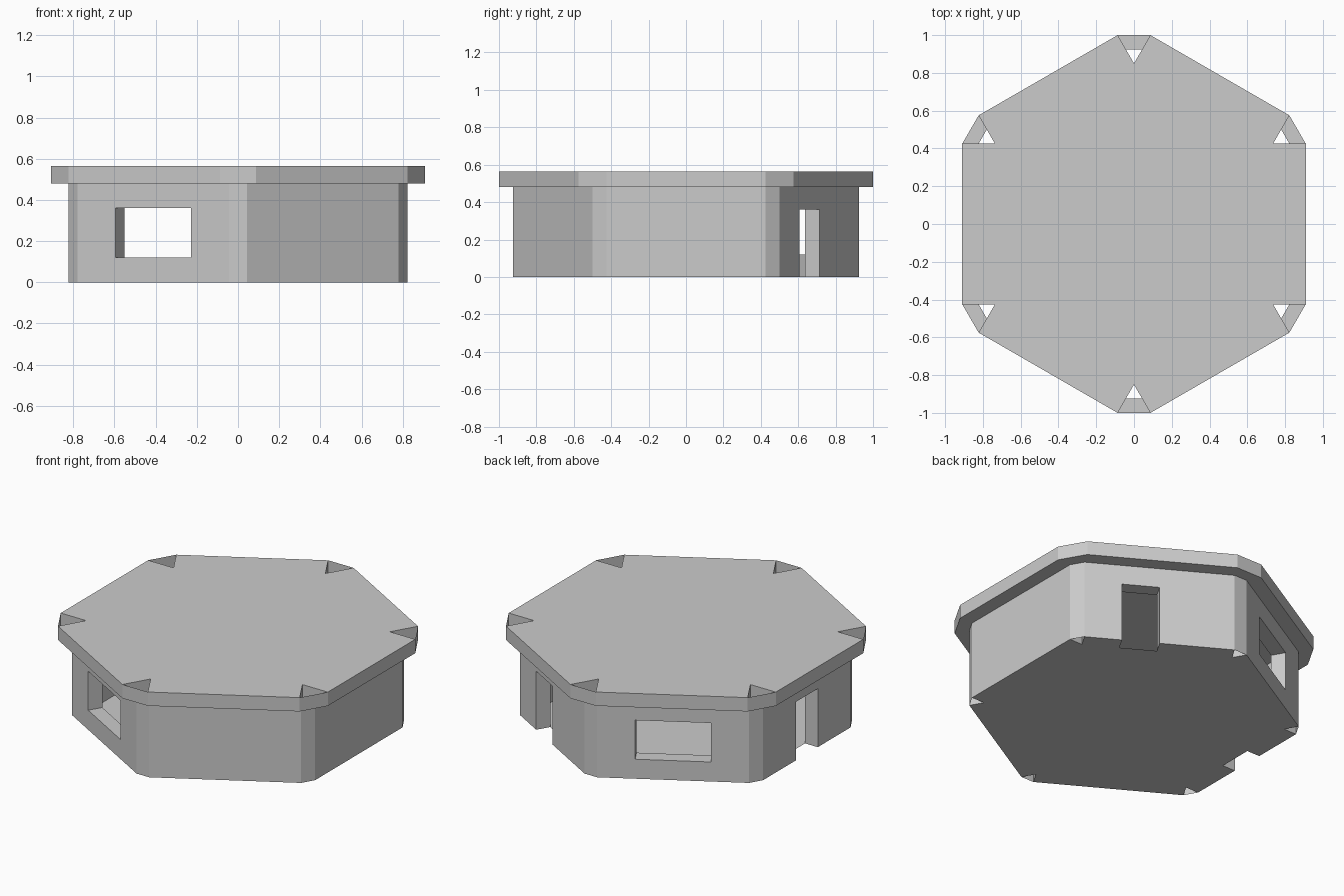
import bpy, bmesh
from math import radians, cos, sin
from mathutils import Vector, Matrix

if "Cube" in bpy.data.objects:
    bpy.data.objects.remove(bpy.data.objects["Cube"])

R = 0.85                 # inner hexagon radius and wall length
T, OVER = 0.0866, 0.1732  # wall thickness, roof overhang from the inner hexagon
H, TOP = 0.48, 0.565     # wall height, roof top
HALF = R / 2
APO = R * cos(radians(30))


def direction(deg):
    return Vector((cos(radians(deg)), sin(radians(deg)), 0))


def finish(name, bm, solid=True):
    bmesh.ops.remove_doubles(bm, verts=bm.verts, dist=1e-5)
    if solid:
        bmesh.ops.recalc_face_normals(bm, faces=bm.faces)
        bmesh.ops.dissolve_limit(bm, angle_limit=0.01, verts=bm.verts, edges=bm.edges)
    mesh = bpy.data.meshes.new(name)
    bm.to_mesh(mesh)
    bm.free()
    ob = bpy.data.objects.new(name, mesh)
    bpy.context.collection.objects.link(ob)
    return ob


def face(bm, pts):
    bm.faces.new([bm.verts.new(p) for p in pts])


# Wall slab along local y, outward is local +x, optional opening (y0, y1, z0, z1)
def wall(name, deg, opening=None):
    y0, y1, z0, z1 = opening or (-0.1, 0.1, 0.12, 0.36)
    us = [-HALF, y0, y1, HALF]
    zs = [0, z0, z1, H] if z0 > 0 else [0, z1, H]
    hole = (1, 1 if z0 > 0 else 0) if opening else None
    cells = {(i, j) for i in range(3) for j in range(len(zs) - 1)} - {hole}
    a, b = APO, APO + T
    bm = bmesh.new()
    for i, j in cells:
        u, v, s, t = us[i], us[i + 1], zs[j], zs[j + 1]
        for x in (a, b):
            face(bm, [(x, u, s), (x, v, s), (x, v, t), (x, u, t)])
        for di, y in ((-1, u), (1, v)):
            if (i + di, j) not in cells:
                face(bm, [(a, y, s), (b, y, s), (b, y, t), (a, y, t)])
        for dj, z in ((-1, s), (1, t)):
            if (i, j + dj) not in cells:
                face(bm, [(a, u, z), (b, u, z), (b, v, z), (a, v, z)])
    bmesh.ops.transform(bm, matrix=Matrix.Rotation(radians(deg), 4, 'Z'), verts=bm.verts)
    finish(name, bm)


window = (-R / 4, R / 4, 0.12, 0.36)
wall("right_wall", 0)
wall("back_right_door_wall", 60, (-R / 4, 0, 0, 0.36))
wall("back_left_window_wall", 120, window)
wall("left_door_wall", 180, (-R / 8, R / 8, 0, 0.36))
wall("front_left_window_wall", 240, window)
wall("front_right_wall", 300)

corners = [30 + 60 * k for k in range(6)]


def corner_pair(a, d):
    apex = direction(a) * R
    return apex + direction(a - 30) * d, apex + direction(a + 30) * d


def at(p, z):
    return (p.x, p.y, z)


# Floor plate inside the walls
bm = bmesh.new()
face(bm, [at(direction(a) * R, 0) for a in reversed(corners)])
finish("floor", bm, False)

# Roof slab with a triangular notch at each corner
bm = bmesh.new()
outline = []
for a in corners:
    p, q = corner_pair(a, OVER)
    outline += [p, direction(a) * R, q]
n = len(outline)
face(bm, [at(p, TOP) for p in outline])
face(bm, [at(p, H) for p in reversed(outline)])
for i in range(n):
    p, q = outline[i], outline[(i + 1) % n]
    face(bm, [at(p, H), at(q, H), at(q, TOP), at(p, TOP)])
finish("roof", bm)

# Thin panels closing the corners: wall strip, soffit and roof edge
bm = bmesh.new()
for a in corners:
    p, q = corner_pair(a, T)
    r, s = corner_pair(a, OVER)
    face(bm, [at(p, 0), at(q, 0), at(q, H), at(p, H)])
    face(bm, [at(p, H), at(q, H), at(s, H), at(r, H)])
    face(bm, [at(r, H), at(s, H), at(s, TOP), at(r, TOP)])
finish("corner_panels", bm, False)
